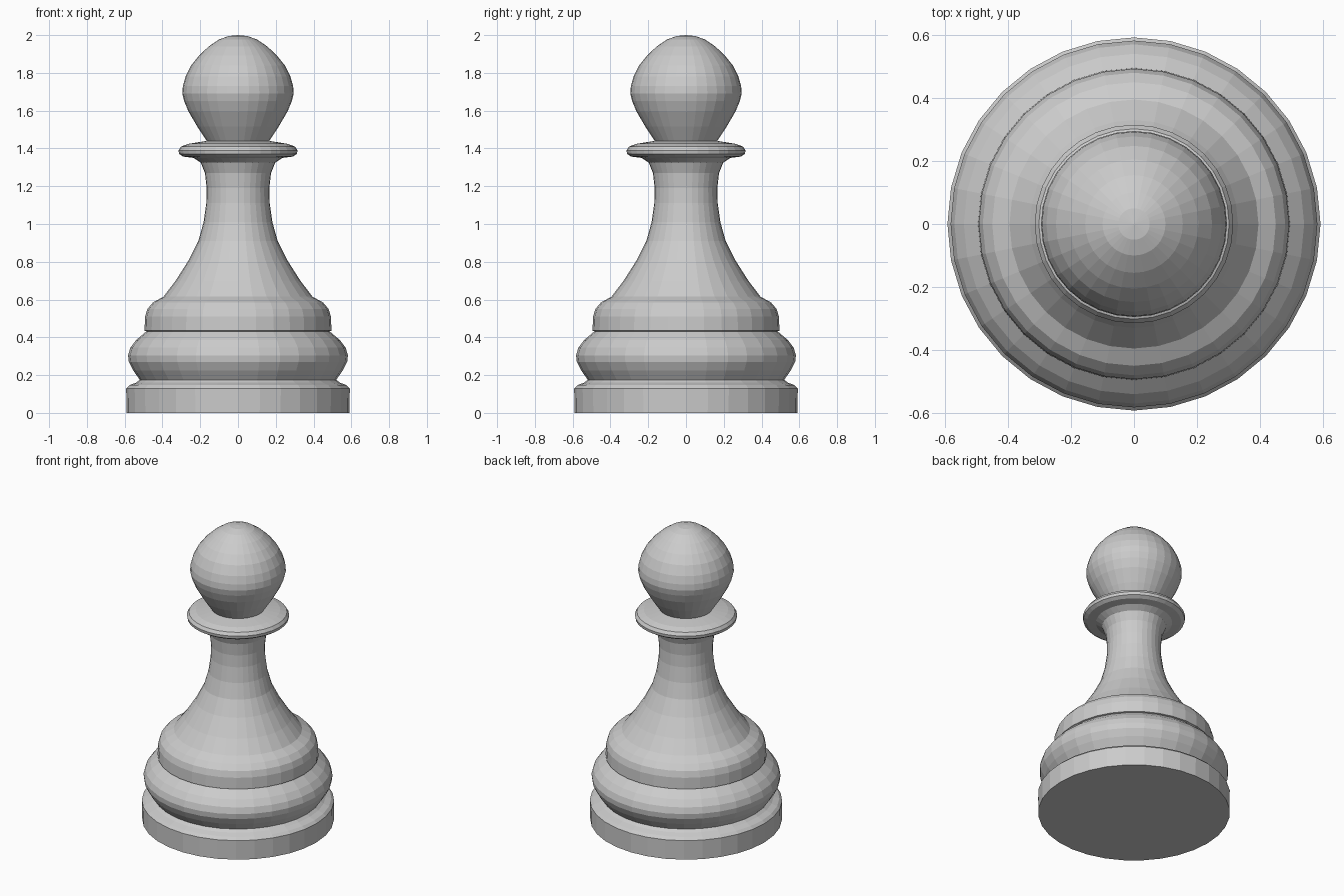
import bpy, bmesh
from math import cos, sin, tau

SIDES = 32

# Half-profile (radius, height) from the foot to the crown, grouped by part
foot = [(0.59, 0.0), (0.592, 0.13), (0.575, 0.147), (0.54, 0.16), (0.52, 0.175)]
bulge = [(0.555, 0.225), (0.578, 0.27), (0.582, 0.305), (0.57, 0.345),
         (0.54, 0.385), (0.485, 0.432)]
shoulder = [(0.495, 0.435), (0.492, 0.51), (0.48, 0.55), (0.45, 0.585), (0.395, 0.615)]
stem = [(0.33, 0.70), (0.26, 0.81), (0.21, 0.91), (0.182, 1.01), (0.168, 1.11),
        (0.166, 1.19), (0.175, 1.27), (0.197, 1.325)]
collar = [(0.235, 1.35), (0.29, 1.357), (0.312, 1.371), (0.315, 1.39),
          (0.302, 1.41), (0.26, 1.425), (0.165, 1.44)]
head = [(0.215, 1.515), (0.262, 1.595), (0.285, 1.65), (0.295, 1.69), (0.292, 1.73),
        (0.278, 1.78), (0.248, 1.84), (0.205, 1.893), (0.155, 1.94), (0.10, 1.977),
        (0.05, 1.995)]


def lathe(name, profile, tip_z):
    """Revolve a profile about z, with a flat underside and a closed tip."""
    bm = bmesh.new()
    rings = [[bm.verts.new((r * cos(tau * i / SIDES), r * sin(tau * i / SIDES), z))
              for i in range(SIDES)] for r, z in profile]
    for low, high in zip(rings, rings[1:]):
        for i in range(SIDES):
            j = (i + 1) % SIDES
            bm.faces.new((low[i], low[j], high[j], high[i]))
    bm.faces.new(rings[0][::-1])
    tip = bm.verts.new((0, 0, tip_z))
    for i in range(SIDES):
        bm.faces.new((rings[-1][i], rings[-1][(i + 1) % SIDES], tip))
    mesh = bpy.data.meshes.new(name)
    bm.to_mesh(mesh)
    bm.free()
    obj = bpy.data.objects.new(name, mesh)
    bpy.context.collection.objects.link(obj)
    return obj


# One continuous turned body, flat shaded
lathe("turned_body", foot + bulge + shoulder + stem + collar + head, 2.0)
